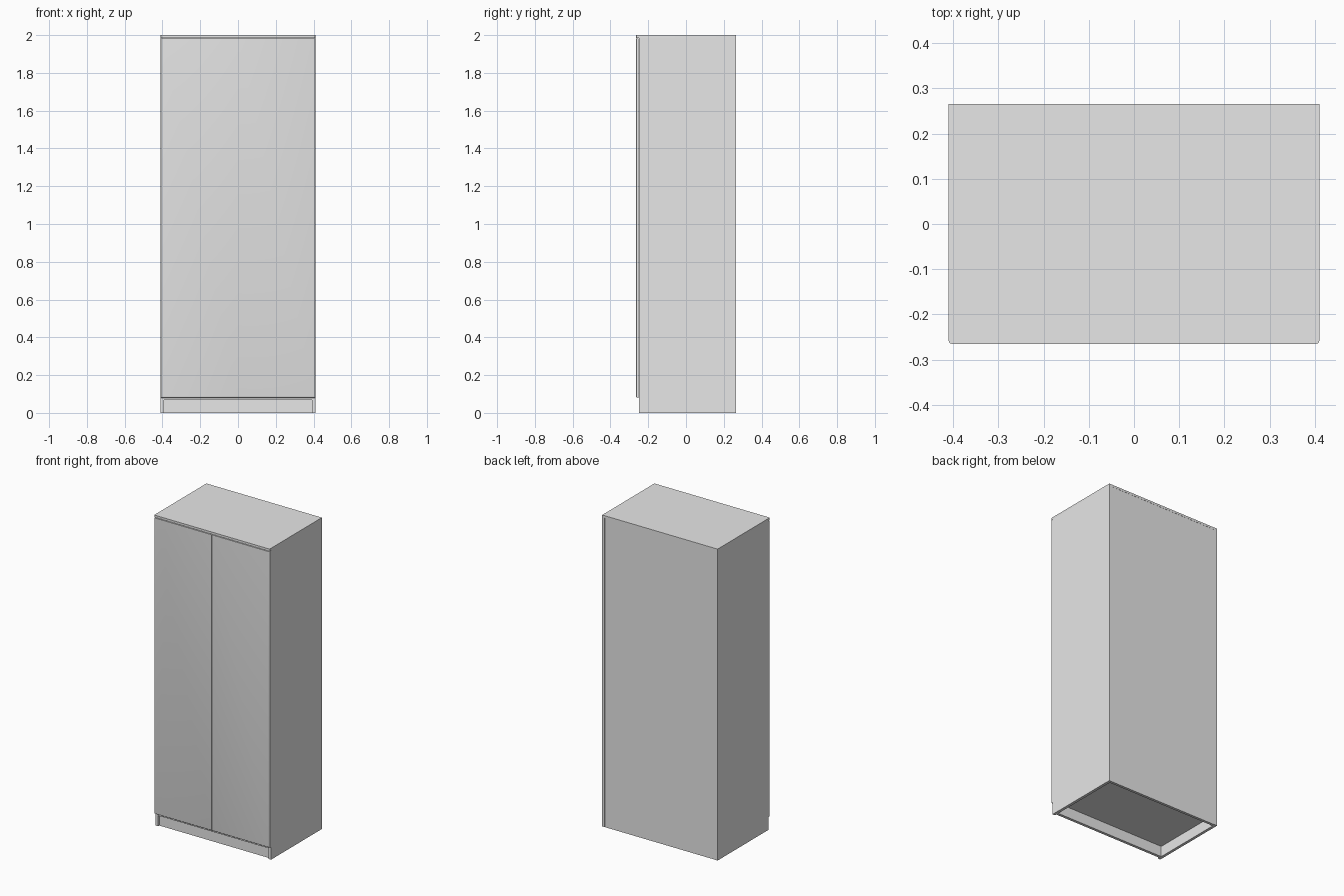
import bpy, bmesh

if "Cube" in bpy.data.objects:
    bpy.data.objects.remove(bpy.data.objects["Cube"])

W, D, H = 0.41, 0.265, 2.0      # half width, half depth, height
T = 0.018                       # panel thickness
FRONT = -0.25                   # front of the carcass, behind the doors
PLINTH = 0.08

paint = bpy.data.materials.new("light_grey_paint")
paint.diffuse_color = (0.8, 0.8, 0.8, 1)
paint.use_nodes = True
paint.node_tree.nodes["Principled BSDF"].inputs["Base Color"].default_value = paint.diffuse_color


def box(name, x, y, z, round_edges=None, radius=0.008):
    """Box from (min, max) ranges; round_edges(a, b) picks edges to bevel."""
    bm = bmesh.new()
    bmesh.ops.create_cube(bm, size=1)
    for v in bm.verts:
        v.co = [r[0] if c < 0 else r[1] for c, r in zip(v.co, (x, y, z))]
    if round_edges:
        edges = [e for e in bm.edges if round_edges(e.verts[0].co, e.verts[1].co)]
        bmesh.ops.bevel(bm, geom=edges, offset=radius, segments=3,
                        profile=0.5, affect='EDGES')
    me = bpy.data.meshes.new(name)
    bm.to_mesh(me)
    bm.free()
    me.materials.append(paint)
    ob = bpy.data.objects.new(name, me)
    bpy.context.collection.objects.link(ob)
    if round_edges:
        bpy.ops.object.select_all(action='DESELECT')
        ob.select_set(True)
        bpy.context.view_layer.objects.active = ob
        bpy.ops.object.shade_smooth_by_angle()
    return ob


# Top board, with rounded front corners
box("top_board", (-W, W), (-D, D), (H - 0.014, H),
    lambda a, b: abs(a.z - b.z) > 0.01 and a.y < 0)

for side, s in (("left", -1), ("right", 1)):
    # Side panel reaching the floor
    box(side + "_side_panel", sorted((s * (W - T), s * W)), (FRONT, D), (0, H - 0.014))
    # Door with softened outer and lower front edges
    box(side + "_door", sorted((s * 0.0012, s * W)), (-D, FRONT - 0.001),
        (PLINTH, H - 0.018),
        lambda a, b: max(a.y, b.y) < -D + 0.001 and
        (min(abs(a.x), abs(b.x)) > 0.4 or max(a.z, b.z) < 0.1))

# Back panel, bottom board, recessed plinth and inner backing behind the door gap
box("back_panel", (-W + T, W - T), (D - T, D - 0.001), (0, H - 0.014))
box("bottom_board", (-W + T, W - T), (FRONT, D - T), (PLINTH - 0.012, PLINTH + 0.006))
box("plinth_board", (-W + T, W - T), (FRONT + 0.012, FRONT + 0.012 + T), (0, PLINTH - 0.012))
box("door_backing", (-W + T, W - T), (FRONT, FRONT + 0.01), (PLINTH + 0.006, H - 0.014))
